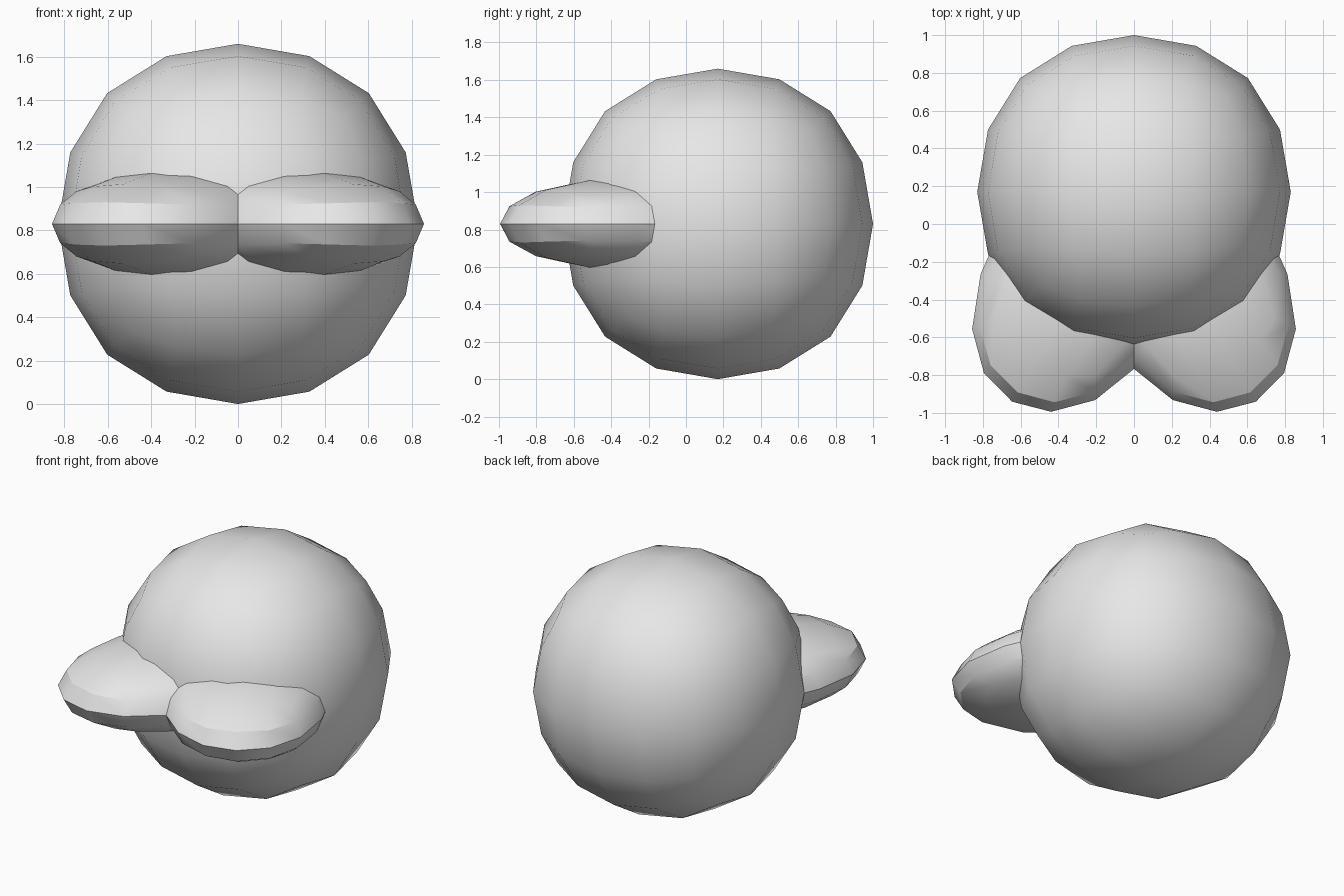
import bpy
import math

if "Cube" in bpy.data.objects:
    bpy.data.objects.remove(bpy.data.objects["Cube"])

grey = bpy.data.materials.new("plain grey")
grey.diffuse_color = (0.8, 0.8, 0.8, 1.0)
grey.use_nodes = True
grey.node_tree.nodes["Principled BSDF"].inputs["Base Color"].default_value = grey.diffuse_color

# Half extent of a unit-half cube after smooth subdivision
ROUND = 0.8395


def rounded_block(name, centre, radii, turn=0.0):
    """Cube subdivided into a 16-sided rounded form with the given radii."""
    bpy.ops.mesh.primitive_cube_add(size=2, location=centre)
    ob = bpy.context.object
    ob.name = name
    sub = ob.modifiers.new("round", "SUBSURF")
    sub.levels = sub.render_levels = 2
    bpy.ops.object.modifier_apply(modifier=sub.name)
    ob.scale = [r / ROUND for r in radii]
    ob.rotation_euler.z = turn
    bpy.ops.object.transform_apply(location=False, rotation=True, scale=True)
    bpy.ops.object.shade_smooth_by_angle(angle=math.radians(30))
    ob.data.materials.append(grey)
    return ob


# Round body
rounded_block("body", (0, 0.17, 0.83), (0.83, 0.83, 0.83))

# Two flattened lobes splayed outward from the front of the body
for side, label in ((1, "right"), (-1, "left")):
    rounded_block(f"{label}_lobe", (side * 0.23, -0.222, 0.83),
                  (0.83, 0.518, 0.252), -math.pi / 2 + side * math.pi / 6)
